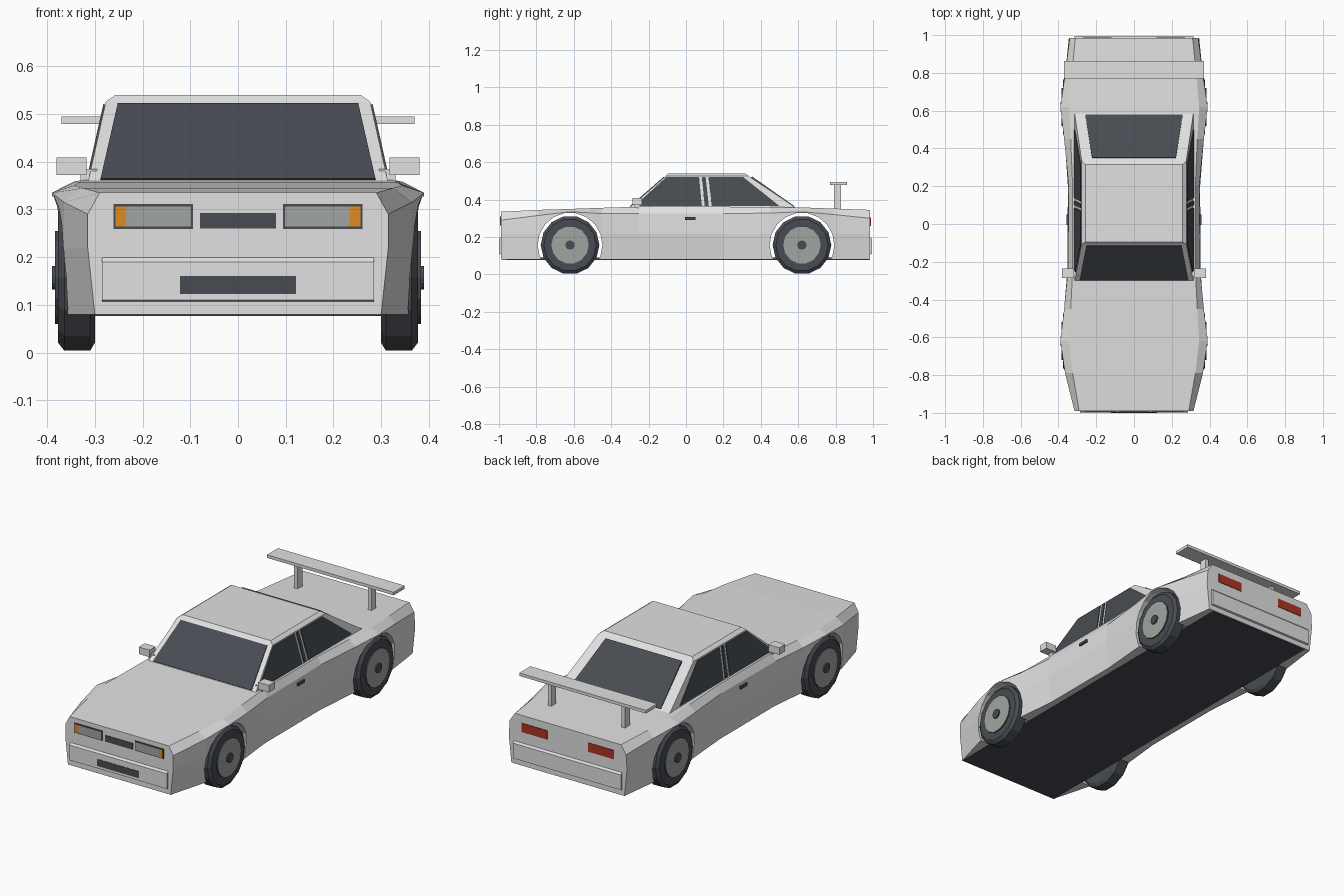
import bpy, bmesh, math
from mathutils import Vector

cube = bpy.data.objects.get("Cube")
if cube:
    bpy.data.objects.remove(cube, do_unlink=True)


def material(name, rgb):
    m = bpy.data.materials.new(name)
    m.use_nodes = True
    m.diffuse_color = (*rgb, 1)
    m.node_tree.nodes["Principled BSDF"].inputs["Base Color"].default_value = (*rgb, 1)
    return m


PAINT = material("pale grey paint", (0.75, 0.75, 0.75))
DARK = material("dark slate", (0.064, 0.072, 0.085))
LAMP = material("lamp grey", (0.35, 0.38, 0.36))
AMBER = material("amber", (0.74, 0.26, 0.018))
RED = material("tail red", (0.41, 0.036, 0.02))


def loft(name, rings, *mats):
    """Skin a list of equal-length point rings and cap both ends."""
    bm = bmesh.new()
    vs = [[bm.verts.new(p) for p in ring] for ring in rings]
    n = len(rings[0])
    for a, b in zip(vs, vs[1:]):
        for i in range(n):
            j = (i + 1) % n
            bm.faces.new((a[i], a[j], b[j], b[i]))
    bm.faces.new(vs[0])
    bm.faces.new(vs[-1])
    bmesh.ops.recalc_face_normals(bm, faces=bm.faces)
    me = bpy.data.meshes.new(name)
    bm.to_mesh(me)
    bm.free()
    ob = bpy.data.objects.new(name, me)
    bpy.context.collection.objects.link(ob)
    for m in mats:
        me.materials.append(m)
    return ob


def rect(x0, x1, y0, y1, z):
    return [(x0, y0, z), (x1, y0, z), (x1, y1, z), (x0, y1, z)]


def box(name, x, y, z, mat):
    return loft(name, [rect(*sorted(x), *y, zz) for zz in z], mat)


def plate(name, pts, mat, t=0.004):
    """Thin panel centred on a flat outline."""
    p = [Vector(q) for q in pts]
    n = (p[1] - p[0]).cross(p[2] - p[0]).normalized() * t
    return loft(name, [[q - n for q in p], [q + n for q in p]], mat)


def circle(x, y, z, r, n):
    return [(x, y + r * math.sin(math.tau * (i + 0.5) / n),
             z + r * math.cos(math.tau * (i + 0.5) / n)) for i in range(n)]


SIDES = (("left", 1), ("right", -1))
AXLES = (("front", -0.62), ("rear", 0.62))
WHEEL_Z = 0.157

# Body shell: y, sill x, waist x, shoulder x, shoulder z, deck edge x, deck z
stations = [
    (-0.99, 0.30, 0.315, 0.315, 0.29, 0.29, 0.335),
    (-0.79, 0.355, 0.365, 0.365, 0.315, 0.325, 0.345),
    (-0.62, 0.375, 0.385, 0.39, 0.335, 0.345, 0.35),
    (-0.45, 0.355, 0.367, 0.37, 0.325, 0.335, 0.356),
    (-0.25, 0.335, 0.353, 0.35, 0.325, 0.325, 0.362),
    (0.20, 0.335, 0.35, 0.345, 0.325, 0.325, 0.362),
    (0.45, 0.355, 0.367, 0.37, 0.328, 0.335, 0.36),
    (0.62, 0.375, 0.385, 0.39, 0.335, 0.345, 0.358),
    (0.79, 0.355, 0.365, 0.365, 0.32, 0.33, 0.352),
    (0.985, 0.33, 0.345, 0.34, 0.30, 0.31, 0.345),
]
rings = []
for y, xb, xm, xs, zs, xt, zt in stations:
    half = [(xb, y, 0.08), (xm, y, 0.22), (xs, y, zs), (xt, y, zt)]
    rings.append(half + [(-a, b, c) for a, b, c in reversed(half)])
body = loft("body_shell", rings, PAINT)

# Wheel arches
for end, y in AXLES:
    cutter = loft(end + "_arch_cutter",
                  [circle(x, y, WHEEL_Z, 0.173, 18) for x in (-0.5, 0.5)], PAINT)
    cutter.hide_render = True
    cutter.display_type = 'WIRE'
    cutter.hide_set(True)
    cut = body.modifiers.new(end + "_arches", 'BOOLEAN')
    cut.operation = 'DIFFERENCE'
    cut.solver = 'EXACT'
    cut.object = cutter

box("underbody", (-0.3, 0.3), (-0.985, 0.98), (0.077, 0.09), DARK)

# Bumpers with a bevelled upper edge
for end, s, y in (("front", -1, 0.985), ("rear", 1, 0.98)):
    ring = [(y, 0.105), (y + 0.014, 0.11), (y + 0.014, 0.19), (y, 0.205)]
    w = 0.285 if s < 0 else 0.315
    loft(end + "_bumper", [[(x, s * a, b) for a, b in ring] for x in (-w, w)], PAINT)

# Cabin
loft("cabin", [rect(-0.315, 0.315, -0.305, 0.59, 0.355),
               rect(-0.277, 0.277, -0.108, 0.335, 0.526),
               rect(-0.257, 0.257, -0.095, 0.315, 0.54)], PAINT)


def screen(name, lo, hi):
    """Glass across the car: lo and hi are (half width, y, z)."""
    (a, y0, z0), (b, y1, z1) = lo, hi
    plate(name, [(-a, y0, z0), (a, y0, z0), (b, y1, z1), (-b, y1, z1)], DARK)


screen("windscreen", (0.288, -0.297, 0.362), (0.252, -0.115, 0.52))
screen("rear_window", (0.258, 0.577, 0.362), (0.222, 0.351, 0.52))

# Side glass: bottom front, bottom rear, top rear, top front
panes = {"front_side_window": (-0.275, 0.085, 0.07, -0.105),
         "pillar_strip": (0.1, 0.122, 0.105, 0.085),
         "rear_side_window": (0.138, 0.5, 0.305, 0.12)}
for side, s in SIDES:
    for name, ys in panes.items():
        zx = ((0.365, 0.3128), (0.365, 0.3128), (0.52, 0.2783), (0.52, 0.2783))
        plate(f"{side}_{name}", [(s * x, y, z) for y, (z, x) in zip(ys, zx)], DARK)

    # Mirrors and door handles
    box(side + "_mirror", (s * 0.317, s * 0.38), (-0.285, -0.235), (0.372, 0.409), PAINT)
    box(side + "_mirror_arm", (s * 0.295, s * 0.33), (-0.275, -0.245), (0.355, 0.385), PAINT)
    box(side + "_door_handle", (s * 0.34, s * 0.357), (-0.005, 0.05), (0.292, 0.306), DARK)

    # Lamps
    def lamp(name, x0, x1, y, z0, z1, mat, t):
        box(f"{side}_{name}", (s * x0, s * x1), (y - t, y + t), (z0, z1), mat)

    lamp("headlight_frame", 0.094, 0.261, -0.99, 0.259, 0.311, DARK, 0.003)
    lamp("headlight", 0.099, 0.235, -0.991, 0.264, 0.306, LAMP, 0.004)
    lamp("indicator", 0.235, 0.257, -0.991, 0.264, 0.306, AMBER, 0.004)
    lamp("tail_light", 0.12, 0.27, 0.985, 0.258, 0.305, RED, 0.003)

    # Wing posts
    box(side + "_wing_post", (s * 0.205, s * 0.225), (0.79, 0.83), (0.34, 0.482), PAINT)

    # Wheels: tyre, raised rim and hub turned from one outline
    outline = [(0.30, 0.14), (0.31, 0.157), (0.364, 0.157), (0.377, 0.14),
               (0.377, 0.1), (0.384, 0.1), (0.384, 0.025), (0.39, 0.025)]
    for end, y in AXLES:
        wheel = loft(f"{end}_{side}_wheel",
                     [circle(s * x, y, WHEEL_Z, r, 14) for x, r in outline], DARK, LAMP)
        for f in wheel.data.polygons:
            rad = math.hypot(f.center.y - y, f.center.z - WHEEL_Z)
            if abs(f.center.x) > 0.383 and 0.03 < rad < 0.09:
                f.material_index = 1

box("wing", (-0.37, 0.37), (0.77, 0.862), (0.479, 0.495), PAINT)
box("grille", (-0.08, 0.08), (-0.993, -0.987), (0.26, 0.293), DARK)
box("lower_intake", (-0.122, 0.122), (-1.0, -0.994), (0.123, 0.16), DARK)
